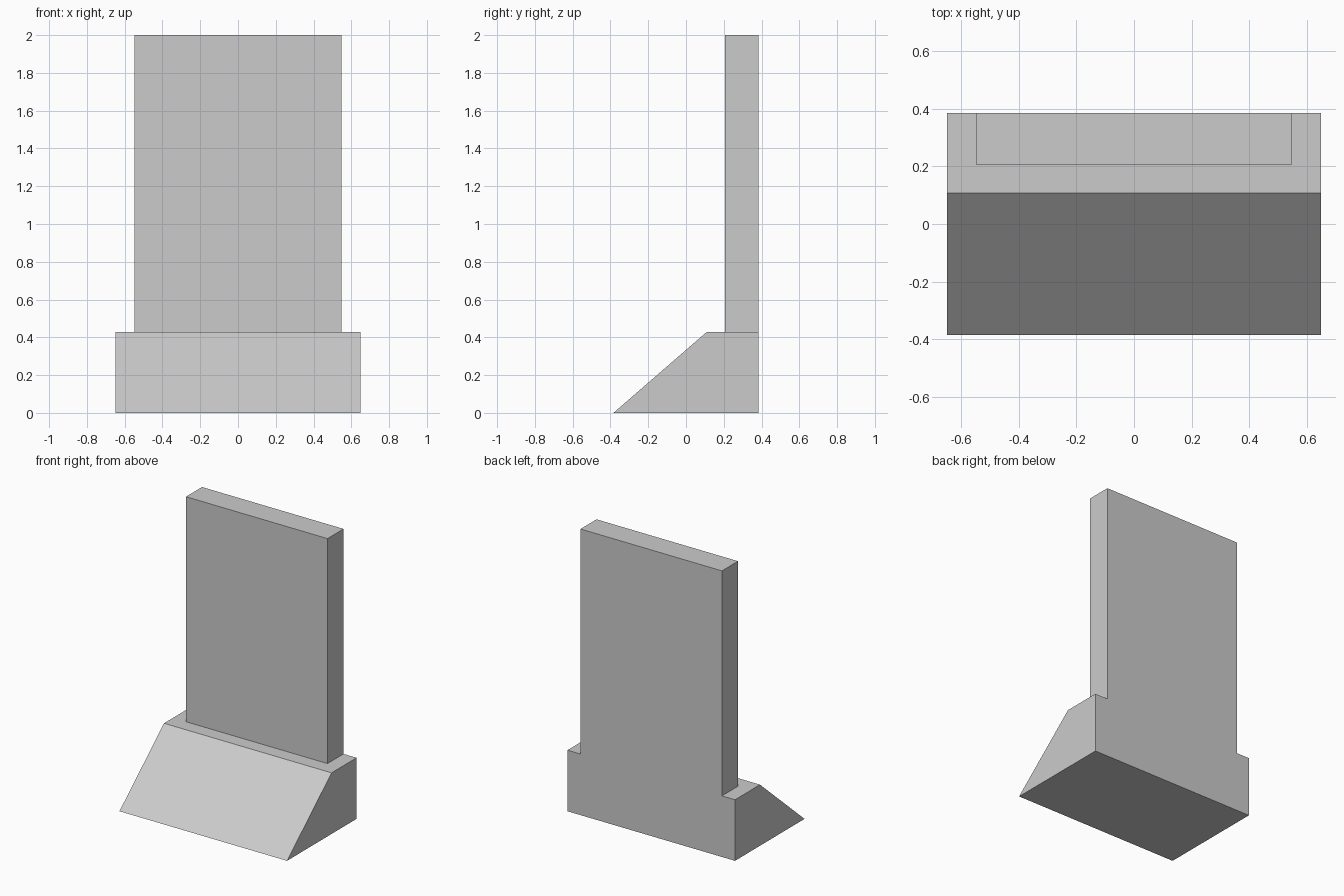
import bpy
import bmesh

cube = bpy.data.objects.get("Cube")
if cube:
    bpy.data.objects.remove(cube, do_unlink=True)

# Single plain grey
grey = bpy.data.materials.new("plain grey")
grey.use_nodes = True
colour = (0.6, 0.6, 0.6, 1)
grey.diffuse_color = colour
grey.node_tree.nodes["Principled BSDF"].inputs["Base Color"].default_value = colour

BACK = 0.384
BASE_TOP = 0.427


def extrude_profile(name, profile, half_width):
    """Extrude a (y, z) side profile symmetrically along x."""
    bm = bmesh.new()
    side = bm.faces.new([bm.verts.new((-half_width, y, z)) for y, z in profile])
    result = bmesh.ops.extrude_face_region(bm, geom=[side], use_keep_orig=True)
    moved = [v for v in result["geom"] if isinstance(v, bmesh.types.BMVert)]
    bmesh.ops.translate(bm, verts=moved, vec=(2 * half_width, 0, 0))
    bmesh.ops.recalc_face_normals(bm, faces=bm.faces)
    mesh = bpy.data.meshes.new(name)
    bm.to_mesh(mesh)
    bm.free()
    mesh.materials.append(grey)
    obj = bpy.data.objects.new(name, mesh)
    bpy.context.collection.objects.link(obj)
    return obj


# Wedge base with a sloping front
extrude_profile("sloped_base",
                [(-BACK, 0), (BACK, 0), (BACK, BASE_TOP), (0.108, BASE_TOP)], 0.648)

# Upright slab, flush with the back of the base
extrude_profile("upright_slab",
                [(0.207, BASE_TOP), (BACK, BASE_TOP), (BACK, 2), (0.207, 2)], 0.547)
